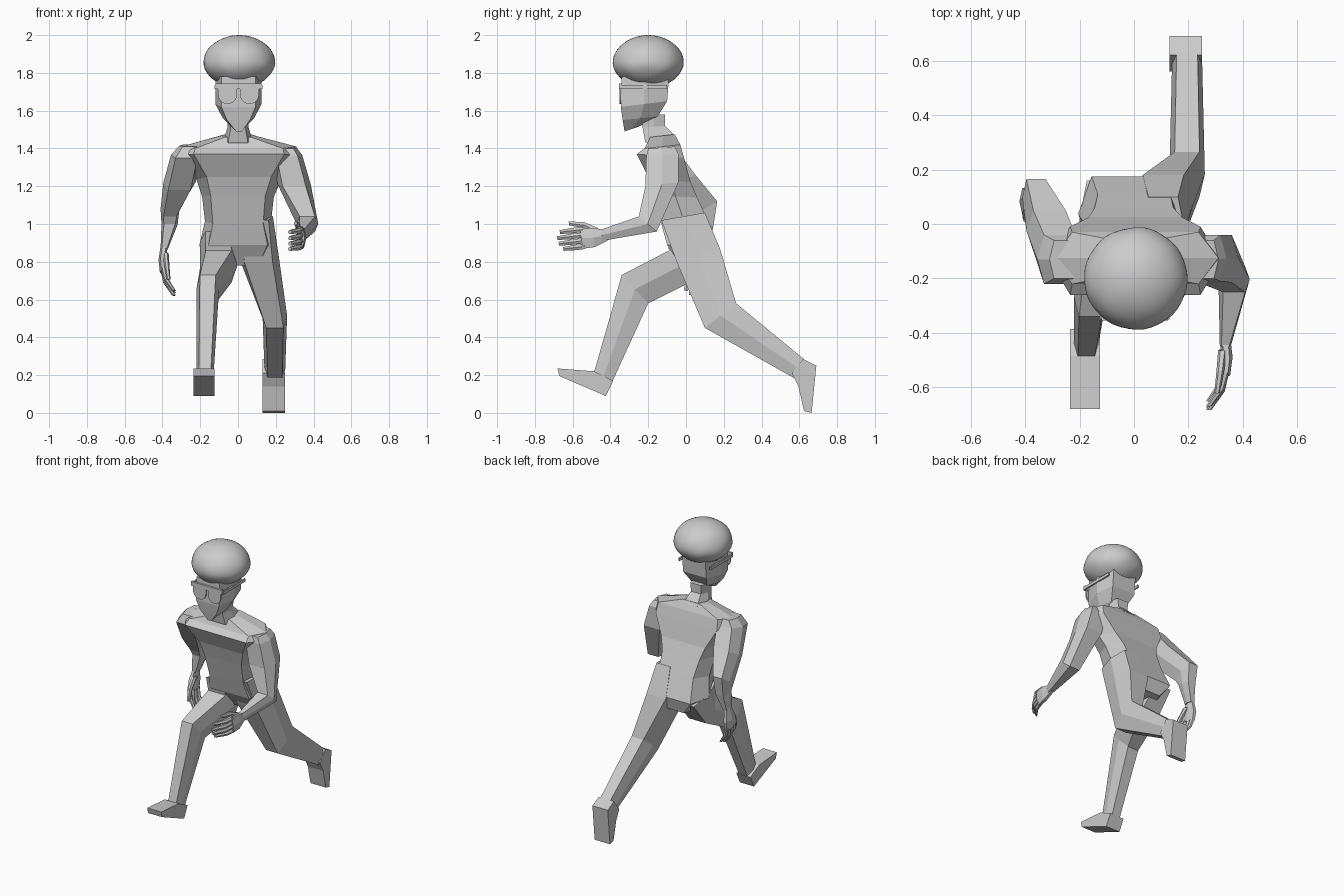
import bpy, bmesh, math
from mathutils import Vector


def finish(name, bm, smooth=False):
    bmesh.ops.recalc_face_normals(bm, faces=bm.faces)
    me = bpy.data.meshes.new(name)
    bm.to_mesh(me)
    bm.free()
    for p in me.polygons:
        p.use_smooth = smooth
    ob = bpy.data.objects.new(name, me)
    bpy.context.collection.objects.link(ob)
    return ob


def skin(bm, rings):
    """Bridge successive rings of points and cap both ends."""
    vs = [[bm.verts.new(p) for p in r] for r in rings]
    n = len(vs[0])
    for a, b in zip(vs, vs[1:]):
        for i in range(n):
            j = (i + 1) % n
            bm.faces.new((a[i], a[j], b[j], b[i]))
    bm.faces.new(vs[0])
    bm.faces.new(vs[-1])


def limb(name, sections, inset=0.15):
    """Six-sided loft; section = front y, z, back y, z, x min, x max."""
    rings = []
    for yf, zf, yb, zb, x0, x1 in sections:
        d = (x1 - x0) * inset
        ym, zm = (yf + yb) / 2, (zf + zb) / 2
        rings.append([(x0 + d, yf, zf), (x1 - d, yf, zf), (x1, ym, zm),
                      (x1 - d, yb, zb), (x0 + d, yb, zb), (x0, ym, zm)])
    bm = bmesh.new()
    skin(bm, rings)
    return finish(name, bm)


def extrude_x(name, profile, x0, x1):
    bm = bmesh.new()
    skin(bm, [[(x, y, z) for y, z in profile] for x in (x0, x1)])
    return finish(name, bm)


def box(name, lo, hi):
    return extrude_x(name, [(lo[1], lo[2]), (hi[1], lo[2]), (hi[1], hi[2]), (lo[1], hi[2])], lo[0], hi[0])


def hand(name, origin, along, side, curl):
    o, l, s, c = (Vector(v) for v in (origin, along, side, curl))
    bm = bmesh.new()

    def tube(path):
        # path point = distance along, sideways, curl, half width, half thickness
        skin(bm, [[o + l * a + s * (b + i * w) + c * (d + j * t)
                   for i, j in ((-1, -.5), (0, -1), (1, -.5), (1, .5), (0, 1), (-1, .5))]
                  for a, b, d, w, t in path])

    tube([(-.02, 0, 0, .026, .018), (.06, -.005, -.005, .05, .022), (.125, 0, 0, .056, .018)])
    for k, length in enumerate((.92, 1, 1.02, .95)):
        q = -.045 + .03 * k
        tube([(.11, q, 0, .014, .015), (.18 * length, q, .016, .014, .014),
              (.245 * length, q, .06, .010, .010)])
    tube([(.03, .02, .01, .022, .016), (.10, .065, .018, .017, .014), (.18, .085, .03, .010, .010)])
    return finish(name, bm)


# torso, lofted along the leaning spine with narrow waist
limb("torso", [
    (-.19, 1.46, -.06, 1.475, -.09, .09),
    (-.22, 1.40, -.03, 1.42, -.30, .31),
    (-.26, 1.37, -.01, 1.35, -.31, .32),
    (-.20, 1.25, .025, 1.22, -.22, .23),
    (-.17, 1.15, .06, 1.14, -.19, .19),
    (-.13, 1.00, .11, 1.03, -.175, .175),
    (-.10, .89, .175, .88, -.205, .205),
    (-.03, .78, .15, .79, -.12, .14)], .12)

# neck and head
limb("neck", [(-.23, 1.58, -.11, 1.58, -.06, .06), (-.23, 1.51, -.11, 1.52, -.055, .055),
              (-.215, 1.43, -.05, 1.46, -.075, .075)])
limb("head", [(-.34, 1.78, -.09, 1.78, -.12, .125), (-.345, 1.62, -.10, 1.65, -.12, .125),
              (-.335, 1.55, -.15, 1.57, -.08, .085), (-.325, 1.49, -.25, 1.515, -.015, .025)], .13)

# rounded hair with a flatter underside
bm = bmesh.new()
bmesh.ops.create_icosphere(bm, subdivisions=4, radius=1)
for v in bm.verts:
    x, y, z = v.co
    wob = 1 + .012 * math.sin(7 * x + 3 * z) * math.sin(6 * y + 2)
    if z < 0:
        z = -abs(z) ** 1.1
    v.co = (.006 + .19 * x * wob, -.2 + .188 * y * wob, 1.85 + z * (.15 if z > 0 else .13))
finish("hair", bm, True)

# glasses: brow bar, rounded lenses and temples
box("glasses_bar", (-.12, -.355, 1.715), (.125, -.34, 1.745))
for sgn in (-1, 1):
    cx = .003 + sgn * .058
    tag = "left" if sgn < 0 else "right"
    outline = [(cx - .05, 1.725), (cx + .05, 1.725)]
    outline += [(cx + .05 * math.cos(a), 1.685 - .05 * math.sin(a))
                for a in (math.pi * i / 10 for i in range(11))]
    bm = bmesh.new()
    skin(bm, [[(x, y, z) for x, z in outline] for y in (-.353, -.343)])
    finish("lens_" + tag, bm)
    x = .003 + sgn * .122
    box("temple_" + tag, (x - .005, -.35, 1.715), (x + .005, -.1, 1.735))

# arms: one bent forward, one swung back
limb("arm_right", [
    (-.20, 1.40, -.06, 1.41, .20, .31), (-.21, 1.36, -.04, 1.37, .18, .34),
    (-.215, 1.20, -.04, 1.22, .21, .385), (-.25, 1.04, -.155, .96, .31, .425),
    (-.45, .97, -.45, .91, .315, .355)])
limb("arm_left", [
    (-.20, 1.41, -.06, 1.42, -.31, -.20), (-.22, 1.35, -.04, 1.38, -.355, -.19),
    (-.10, 1.18, .05, 1.26, -.395, -.225), (.03, 1.04, .165, 1.12, -.41, -.31),
    (.05, 1.00, .145, .99, -.405, -.32), (.06, .87, .12, .87, -.41, -.37)])
hand("hand_right", (.335, -.43, .94), (0, -1, -.12), (0, -.12, 1), (-1, 0, 0))
hand("hand_left", (-.392, .09, .87), (-.03, -.2, -1), (0, -1, .2), (1, 0, 0))

# legs: right pushes off behind, left strides ahead
limb("leg_right", [
    (-.13, 1.02, .10, 1.06, .03, .185), (-.05, .80, .18, .87, 0, .215),
    (.10, .45, .265, .58, .13, .26), (.58, .18, .63, .28, .14, .25)])
limb("leg_left", [
    (-.11, .96, .16, .86, -.2, -.02), (-.09, .86, .02, .69, -.2, -.005),
    (-.34, .73, -.20, .58, -.22, -.10), (-.485, .22, -.39, .165, -.22, -.13)])

# feet
extrude_x("foot_right", [(.62, .285), (.69, .25), (.665, 0), (.625, .01), (.595, .14), (.56, .21)], .13, .25)
extrude_x("foot_left", [(-.485, .22), (-.68, .235), (-.67, .195), (-.425, .09), (-.385, .17)], -.235, -.125)
